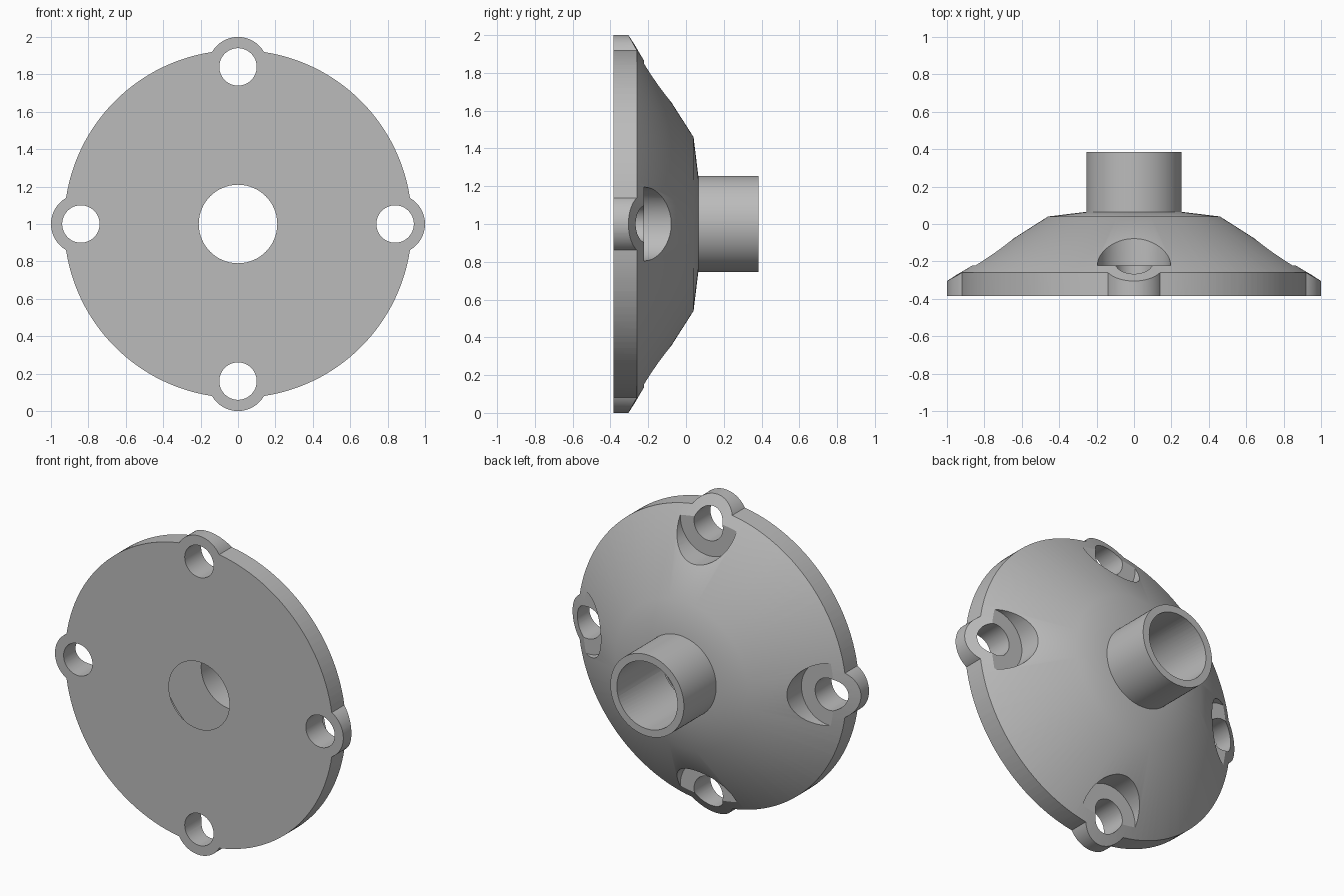
import bpy, bmesh
from math import pi, sin, cos, radians
from mathutils import Matrix, Vector

default_cube = bpy.data.objects.get("Cube")
if default_cube:
    bpy.data.objects.remove(default_cube)

BACK = 0.385          # half of the depth
HOLE_RING = 0.84      # distance of the bolt holes from the axis
helpers = []


def new_object(name, bm):
    bmesh.ops.recalc_face_normals(bm, faces=bm.faces)
    mesh = bpy.data.meshes.new(name)
    bm.to_mesh(mesh)
    bm.free()
    obj = bpy.data.objects.new(name, mesh)
    bpy.context.collection.objects.link(obj)
    return obj


def cylinder(name, radius, y0, y1, x=0, z=0, sides=64):
    """Closed cylinder along y, placed relative to the flange axis."""
    bm = bmesh.new()
    place = Matrix.Translation((x, (y0 + y1) / 2, z + 1)) @ Matrix.Rotation(pi / 2, 4, "X")
    bmesh.ops.create_cone(bm, cap_ends=True, segments=sides, radius1=radius,
                          radius2=radius, depth=y1 - y0, matrix=place)
    obj = new_object(name, bm)
    obj.hide_render = True
    helpers.append(obj)
    return obj


def lathe(name, profile, sides=128):
    """Revolve (radius, y) points about the flange axis."""
    bm = bmesh.new()
    verts = [bm.verts.new((r, y, 1)) for r, y in profile]
    edges = [bm.edges.new(pair) for pair in zip(verts, verts[1:])]
    bmesh.ops.spin(bm, geom=verts + edges, cent=(0, 0, 1), axis=(0, 1, 0),
                   angle=2 * pi, steps=sides)
    bmesh.ops.remove_doubles(bm, verts=bm.verts, dist=0.0001)
    return new_object(name, bm)


def combine(obj, other, operation):
    mod = obj.modifiers.new(other.name, "BOOLEAN")
    mod.operation = operation
    mod.solver = "EXACT"
    mod.object = other


# Outline: round plate with four lugs
outline = cylinder("outline", 0.93, -0.5, 0.5, sides=128)
ring = [(HOLE_RING * cos(k * pi / 2), HOLE_RING * sin(k * pi / 2)) for k in range(4)]
for x, z in ring:
    combine(outline, cylinder("lug", 0.16, -0.45, 0.45, x, z), "UNION")

# Body: wide cone with a pipe on the back, trimmed to the outline
slope = 0.30 / 0.47
flange = lathe("flange", [(0, -BACK), (1.1, -BACK), (1.1, -0.26 - 0.17 * slope),
                          (0.46, 0.04), (0.255, 0.065), (0.255, BACK), (0, BACK)])
combine(flange, outline, "INTERSECT")

# Front recess and through bore
combine(flange, cylinder("recess", 0.49, -0.6, -0.065, sides=128), "DIFFERENCE")
combine(flange, cylinder("bore", 0.21, -0.7, 0.7), "DIFFERENCE")

# Bolt holes with flat seats on the back
for x, z in ring:
    combine(flange, cylinder("seat", 0.195, -0.222, 0.3, x, z), "DIFFERENCE")
    combine(flange, cylinder("bolt_hole", 0.10, -0.7, 0.7, x, z), "DIFFERENCE")

# Bake the cuts and drop the cutters
graph = bpy.context.evaluated_depsgraph_get()
baked = bpy.data.meshes.new_from_object(flange.evaluated_get(graph))
flange.modifiers.clear()
flange.data = baked
for obj in helpers:
    bpy.data.objects.remove(obj)

# Plain grey metal
grey = bpy.data.materials.new("grey")
grey.use_nodes = True
colour = (0.5, 0.5, 0.5, 1)
grey.diffuse_color = colour
grey.node_tree.nodes["Principled BSDF"].inputs["Base Color"].default_value = colour
baked.materials.clear()
baked.materials.append(grey)

bpy.ops.object.select_all(action="DESELECT")
flange.select_set(True)
bpy.context.view_layer.objects.active = flange
bpy.ops.object.shade_smooth_by_angle(angle=radians(30))
